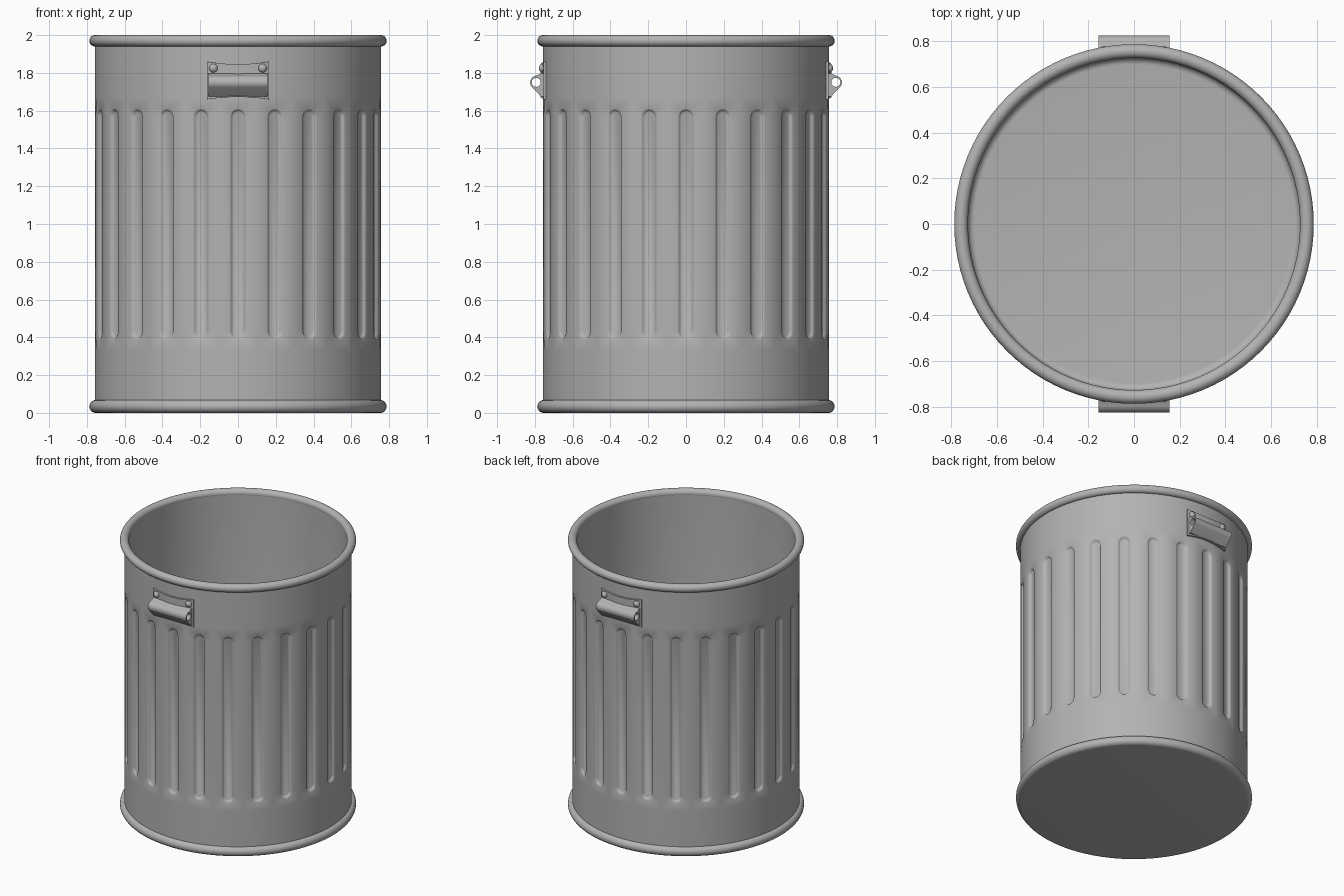
import bpy
import bmesh
from math import sin, cos, pi, radians
from mathutils import Matrix

if "Cube" in bpy.data.objects:
    bpy.data.objects.remove(bpy.data.objects["Cube"], do_unlink=True)

R = 0.758            # can wall radius
RIBS = 24            # pressed grooves around the wall

steel = bpy.data.materials.new("galvanised_grey")
steel.use_nodes = True
GREY = (0.45, 0.45, 0.45, 1)
steel.diffuse_color = GREY
steel.node_tree.nodes["Principled BSDF"].inputs["Base Color"].default_value = GREY


def finish(name, bm, angle=35, recalc=False):
    """Turn a bmesh into a smooth shaded steel object."""
    bmesh.ops.remove_doubles(bm, verts=bm.verts, dist=1e-4)
    if recalc:
        bmesh.ops.recalc_face_normals(bm, faces=bm.faces)
    mesh = bpy.data.meshes.new(name)
    bm.to_mesh(mesh)
    bm.free()
    mesh.materials.append(steel)
    obj = bpy.data.objects.new(name, mesh)
    bpy.context.collection.objects.link(obj)
    bpy.ops.object.select_all(action="DESELECT")
    obj.select_set(True)
    bpy.context.view_layer.objects.active = obj
    bpy.ops.object.shade_smooth_by_angle(angle=radians(angle))
    return obj


def arc(cx, cy, r, a0, a1, n):
    """Points along an arc, angles in degrees."""
    steps = [radians(a0 + (a1 - a0) * i / n) for i in range(n + 1)]
    return [(cx + r * cos(a), cy + r * sin(a)) for a in steps]


def lathe(name, profile, n=96):
    """Spin a (radius, height) profile about the z axis."""
    bm = bmesh.new()
    rings = [[bm.verts.new((r * cos(2 * pi * j / n), r * sin(2 * pi * j / n), z))
              for j in range(n)] for r, z in profile]
    for low, high in zip(rings, rings[1:]):
        for j in range(n):
            k = (j + 1) % n
            bm.faces.new((low[j], low[k], high[k], high[j]))
    return finish(name, bm)


# Base with rounded edge, rolled rim, and inner lining with filleted floor
lathe("base", [(0, 0)] + arc(0.753, 0.034, 0.034, -90, 90, 14) + [(0.74, 0.068)])
lathe("rim", arc(0.757, 1.97, 0.03, 0, 360, 24))
lathe("lining", [(0.728, 1.97), (0.728, 0.08)]
      + arc(0.698, 0.08, 0.03, 0, -90, 6) + [(0, 0.05)])

# Outer wall: one panel holding a capsule groove, repeated around the can
HALF = R * pi / RIBS
GROOVE = 0.043
LOW, HIGH = 0.39 + GROOVE, 1.61 - GROOVE
CAP = [(radians(15 * i), HIGH if i <= 12 else LOW) for i in range(13)]
CAP += [(radians(180 + 15 * i), LOW) for i in range(13)]


def capsule(width):
    return [(width * cos(a), z + width * sin(a)) for a, z in CAP]


def panel_edge():
    pts = []
    for a, z in CAP:
        s = HALF / max(abs(cos(a)), abs(sin(a)))
        pts.append((s * cos(a), z + s * sin(a)))
    return pts


bm = bmesh.new()
for rib in range(RIBS):
    def wrap(point, depth=0.0):
        a = 2 * pi * rib / RIBS - pi / 2 + point[0] / R
        return bm.verts.new(((R - depth) * cos(a), (R - depth) * sin(a), point[1]))

    edge = panel_edge()
    loops = [[wrap(p) for p in edge]]
    for inset, depth in ((0, 0), (0.004, 0.002), (0.011, 0.013), (0.016, 0.016)):
        loops.append([wrap(p, depth) for p in capsule(GROOVE - inset)])
    count = len(edge)
    for outer, inner in zip(loops, loops[1:]):
        for k in range(count):
            m = (k + 1) % count
            bm.faces.new((outer[k], outer[m], inner[m], inner[k]))
    bm.faces.new(loops[-1])
    # Plain bands above and below the groove panel
    for k in range(count - 1):
        p, q = edge[k], edge[k + 1]
        for level, end in ((HIGH + HALF, 1.96), (LOW - HALF, 0.04)):
            if abs(p[1] - level) < 1e-5 and abs(q[1] - level) < 1e-5:
                bm.faces.new((loops[0][k + 1], loops[0][k],
                              wrap((p[0], end)), wrap((q[0], end))))
finish("wall", bm)


def handle_plate(name):
    """Curved backing plate with gently waisted top and bottom."""
    bm = bmesh.new()
    columns = []
    n = 12
    for i in range(n + 1):
        t = 2 * i / n - 1
        a = t * 0.163 / R - pi / 2
        top, bottom = 1.846 + 0.014 * t * t, 1.672 - 0.012 * t * t
        columns.append([bm.verts.new((r * cos(a), r * sin(a), z)) for r, z in
                        ((0.771, bottom), (0.771, top), (0.75, top), (0.75, bottom))])
    for left, right in zip(columns, columns[1:]):
        for k in range(4):
            m = (k + 1) % 4
            bm.faces.new((left[k], right[k], right[m], left[m]))
    bm.faces.new(columns[0])
    bm.faces.new(columns[-1])
    return finish(name, bm, recalc=True)


def handle_grip(name):
    """Teardrop section with a round hole, extruded across the plate."""
    outer = [(0.752, 1.675), (0.768, 1.675)] + arc(0.788, 1.749, 0.037, -40, 80, 12)
    outer += [(0.775, 1.793), (0.766, 1.798), (0.752, 1.798)]
    curve = bpy.data.curves.new("grip_section", "CURVE")
    curve.dimensions = "2D"
    curve.fill_mode = "BOTH"
    curve.extrude = 0.155
    for pts in (outer, arc(0.793, 1.75, 0.024, 0, 345, 23)):
        spline = curve.splines.new("POLY")
        spline.points.add(len(pts) - 1)
        for point, (x, y) in zip(spline.points, pts):
            point.co = (x, y, 0, 1)
        spline.use_cyclic_u = True
    helper = bpy.data.objects.new("grip_section", curve)
    bpy.context.collection.objects.link(helper)
    mesh = bpy.data.meshes.new_from_object(helper)
    bpy.data.objects.remove(helper)
    bm = bmesh.new()
    bm.from_mesh(mesh)
    for v in bm.verts:
        v.co = (v.co.z, -v.co.x, v.co.y)
    return finish(name, bm, recalc=True)


def rivet(name, x):
    bm = bmesh.new()
    place = Matrix.Translation((x, -0.758, 1.825)) @ Matrix.Diagonal((1, 0.9, 1, 1))
    bmesh.ops.create_uvsphere(bm, u_segments=20, v_segments=12, radius=0.023, matrix=place)
    return finish(name, bm)


# Matching handles on the front and back
for side, turn in (("front", 0), ("back", pi)):
    parts = [handle_plate(side + "_handle_plate"), handle_grip(side + "_handle_grip"),
             rivet(side + "_rivet_a", -0.13), rivet(side + "_rivet_b", 0.13)]
    for part in parts:
        part.rotation_euler.z = turn
